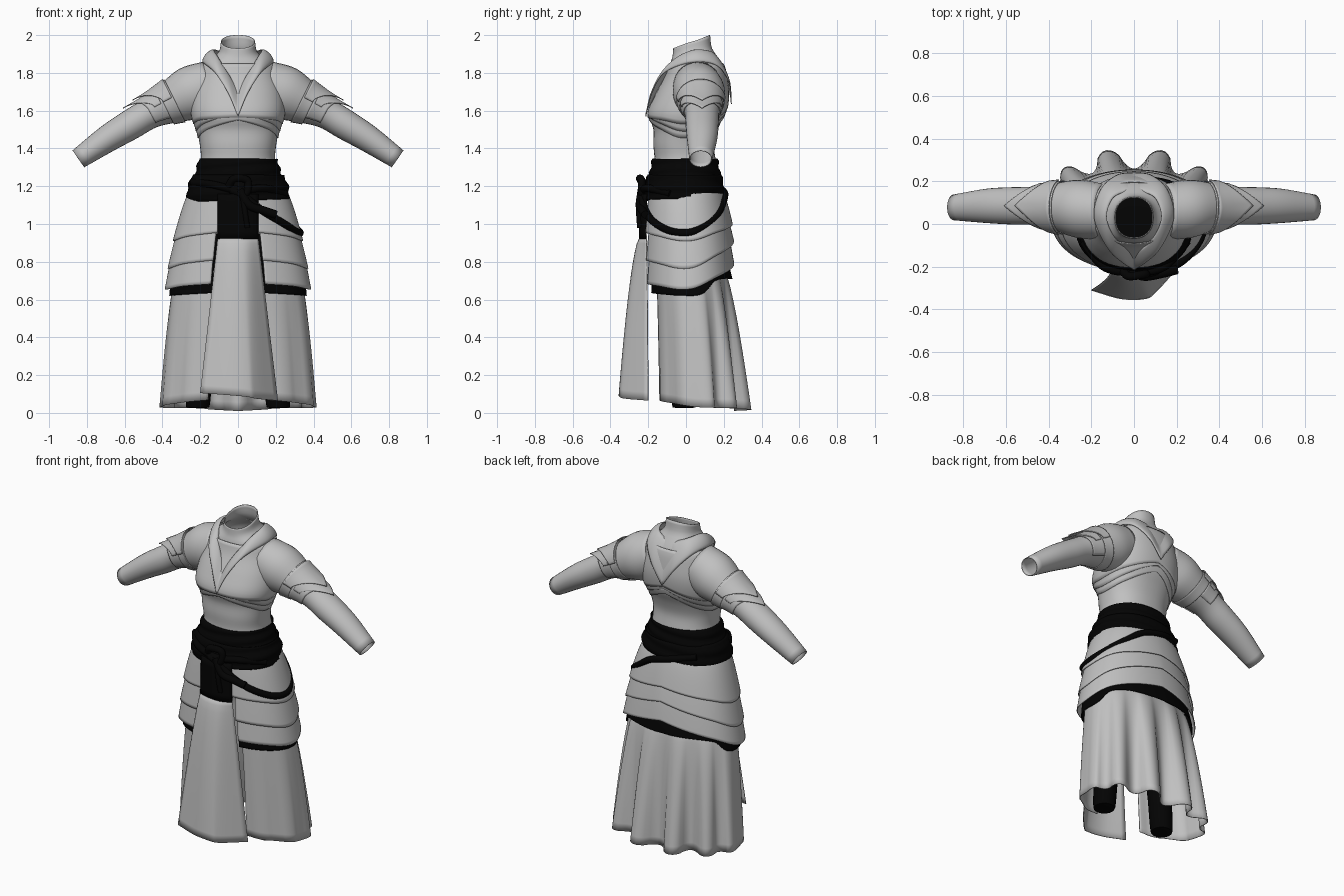
import bpy, bmesh, math
from mathutils import Vector

cube = bpy.data.objects.get("Cube")
if cube:
    bpy.data.objects.remove(cube, do_unlink=True)


def make_material(name, value):
    mat = bpy.data.materials.new(name)
    mat.use_nodes = True
    colour = (value, value, value, 1)
    mat.diffuse_color = colour
    mat.node_tree.nodes["Principled BSDF"].inputs["Base Color"].default_value = colour
    return mat


grey = make_material("light grey cloth", 0.53)
black = make_material("black cloth", 0.001)


def spline(keys, t):
    """Smooth interpolation of rows (parameter, values...)."""
    t = min(max(t, keys[0][0]), keys[-1][0])
    i = 0
    while i < len(keys) - 2 and t > keys[i + 1][0]:
        i += 1
    a, b = keys[i], keys[i + 1]
    before, after = keys[max(i - 1, 0)], keys[min(i + 2, len(keys) - 1)]
    h = b[0] - a[0]
    f = (t - a[0]) / h
    out = []
    for k in range(1, len(a)):
        m0 = (b[k] - before[k]) / (b[0] - before[0]) * h
        m1 = (after[k] - a[k]) / (after[0] - a[0]) * h
        out.append(a[k] + f * m0 + f * f * (3 * (b[k] - a[k]) - 2 * m0 - m1)
                   + f ** 3 * (m0 + m1 - 2 * (b[k] - a[k])))
    return out


def rows(*points):
    """Give evenly spaced parameters from 0 to 1 to a list of points."""
    return [(i / (len(points) - 1), *p) for i, p in enumerate(points)]


def sheet(name, func, nu, nv, mat, mirror=True, thick=0.005):
    """Cloth grid from func(u, v), mirrored across x and given thickness."""
    bm = bmesh.new()
    grid = [[bm.verts.new(func(i / nu, j / nv)) for j in range(nv + 1)] for i in range(nu + 1)]
    for i in range(nu):
        for j in range(nv):
            bm.faces.new((grid[i][j], grid[i + 1][j], grid[i + 1][j + 1], grid[i][j + 1]))
    bmesh.ops.remove_doubles(bm, verts=bm.verts, dist=0.0005)
    bmesh.ops.recalc_face_normals(bm, faces=bm.faces)
    mesh = bpy.data.meshes.new(name)
    bm.to_mesh(mesh)
    bm.free()
    mesh.materials.append(mat)
    obj = bpy.data.objects.new(name, mesh)
    bpy.context.collection.objects.link(obj)
    if mirror:
        obj.modifiers.new("Mirror", "MIRROR")
    solid = obj.modifiers.new("Solidify", "SOLIDIFY")
    solid.thickness, solid.offset = thick, 0


def ring(angle, rx, front, back, power=1.0):
    """Point on a body oval; angle 0 is the front, pi the back."""
    s, c = math.sin(angle), math.cos(angle)
    y = (front + back) / 2 - (back - front) / 2 * math.copysign(abs(c) ** power, c)
    return rx * abs(s) ** power, y


# Torso and neck: height, half width, front, back
TORSO = [(1.2, .23, -.18, .18), (1.34, .195, -.165, .155), (1.42, .2, -.17, .145),
         (1.5, .215, -.17, .165), (1.58, .235, -.192, .2), (1.68, .23, -.152, .215),
         (1.78, .2, -.1, .205), (1.84, .18, -.082, .19), (1.89, .128, -.072, .16),
         (1.93, .098, -.068, .135), (2, .088, -.065, .125)]


def body(angle, z, grow=0.0):
    rx, front, back = spline(TORSO, z)
    x, y = ring(angle, rx + grow, front - grow, back + grow, 0.88)
    tilt = max(z - 1.86, 0) * 0.25 * (1 + math.cos(angle))
    return x, y, z - tilt


sheet("torso", lambda u, v: body(math.pi * u, 1.2 + 0.8 * v), 24, 44, grey)

VEST_HEM = [(0, 1.565), (.3, 1.55), (.5, 1.53), (.75, 1.56), (1, 1.62)]
BAND_HEM = [(0, 1.55), (.25, 1.5), (.5, 1.455), (.75, 1.49), (1, 1.57)]


def wrap(hem, top, grow):
    def func(u, v):
        low = spline(hem, u)[0]
        return body(math.pi * u, low + (top - low) * v, grow)
    return func


sheet("chest_vest", wrap(VEST_HEM, 1.85, .011), 28, 14, grey)
sheet("under_bust_band", wrap(BAND_HEM, 1.6, .005), 28, 6, grey)
sheet("under_bust_strap", wrap([(k, z + .035) for k, z in BAND_HEM], 1.62, .008), 28, 6, grey)

# Pointed collar with a V at the front and at the back
INNER = rows((0, -.128, 1.71), (.055, -.1, 1.8), (.105, -.04, 1.88), (.128, .04, 1.92),
             (.1, .12, 1.915), (.045, .15, 1.895), (0, .16, 1.88))
OUTER = rows((0, -.213, 1.57), (.05, -.182, 1.69), (.12, -.115, 1.8), (.185, .03, 1.855),
             (.155, .16, 1.84), (.08, .228, 1.75), (0, .24, 1.635))


def collar(u, v):
    a, b = Vector(spline(INNER, u)), Vector(spline(OUTER, u))
    p = a.lerp(b, v)
    puff = .015 * math.sin(math.pi * v) ** 0.6
    out = Vector((p.x, p.y - .04, .13)).normalized() * puff
    return max(p.x + out.x, 0) if 0 < u < 1 else 0, p.y + out.y, p.z + out.z


sheet("collar", collar, 40, 10, grey)

# Arms: x, z of the centre line, radius, depth radius, depth centre
ARM = rows((.14, 1.735, .13, .125, .06), (.255, 1.69, .14, .135, .07), (.37, 1.635, .105, .108, .08),
           (.47, 1.585, .08, .088, .085), (.57, 1.525, .077, .085, .085),
           (.69, 1.452, .069, .078, .085), (.845, 1.345, .052, .058, .078))


def arm(s, angle, grow=0.0):
    x, z, r, depth, y = spline(ARM, s)
    ahead, behind = spline(ARM, min(s + .02, 1)), spline(ARM, max(s - .02, 0))
    n = Vector((behind[1] - ahead[1], ahead[0] - behind[0])).normalized()
    k = (r + grow) * math.cos(angle)
    return x + n.x * k, y + (depth + grow) * math.sin(angle), z + n.y * k


sheet("arms", lambda u, v: arm(v, math.tau * u), 28, 30, grey)


def arm_plate(name, start, side_end, tip_end, spread, lift, flare):
    """Curved arm guard whose lower edge is drawn out to a point on top."""
    def func(u, v):
        a = (2 * u - 1) * spread
        end = side_end + (tip_end - side_end) * max(0, 1 - abs(a) / 1.3) ** 1.2
        return arm(start + (end - start) * v, a, lift + flare * v * max(math.cos(a), 0))
    sheet(name, func, 28, 10, grey)


arm_plate("arm_band", .28, .36, .36, math.pi, .008, 0)
arm_plate("elbow_guard", .36, .49, .55, 2.3, .006, .004)
arm_plate("lower_arm_leaf", .38, .44, .65, 1.4, .012, .006)
arm_plate("upper_arm_leaf", .29, .36, .56, 1.4, .016, .012)


# Waist sash: two overlapping wraps with soft ridges
def sash(shape, top, low, ridges):
    def func(u, v):
        a = math.tau * u
        half = math.sin(a)
        rx, front, rear = spline(shape, v)
        ridge = .005 * math.sin(v * ridges * math.pi + 2 * half)
        x, y = ring(a, rx + ridge, front - ridge, rear + ridge, .92)
        return math.copysign(x, half), y, top + (low - top) * v + .008 * half * v
    return func


UPPER = rows((.205, -.175, .165), (.225, -.19, .178), (.25, -.205, .19))
LOWER = rows((.24, -.2, .185), (.265, -.22, .2), (.268, -.222, .2))
sheet("upper_sash", sash(UPPER, 1.345, 1.2, 5), 48, 12, black, False)
sheet("lower_sash", sash(LOWER, 1.26, 1.125, 4), 48, 10, black, False)
sheet("waist_lining", lambda u, v: (.19 * v * math.cos(math.tau * u), .15 * v * math.sin(math.tau * u), 1.3),
      24, 2, black, False)


def rope(name, points, radius):
    data = bpy.data.curves.new(name, "CURVE")
    data.dimensions = "3D"
    data.bevel_depth, data.bevel_resolution, data.use_fill_caps = radius, 3, True
    line = data.splines.new("POLY")
    keys = rows(*points)
    count = 40
    line.points.add(count)
    for i, p in enumerate(line.points):
        p.co = (*spline(keys, i / count), 1)
    data.materials.append(black)
    bpy.context.collection.objects.link(bpy.data.objects.new(name, data))


rope("hip_rope", [(.03, -.235, 1.15), (.13, -.215, 1.07), (.23, -.17, 1.01), (.305, -.08, .962), (.328, .02, .955),
                  (.285, .105, .995), (.2, .17, 1.06), (.1, .2, 1.13), (-.04, .2, 1.17), (-.18, .15, 1.2)], .02)
rope("sash_fold", [(-.24, -.08, 1.22), (-.14, -.2, 1.21), (0, -.225, 1.18), (.14, -.2, 1.19), (.25, -.08, 1.16)], .02)
rope("knot_loop", [(-.05, -.225, 1.2), (-.02, -.245, 1.24), (.05, -.235, 1.23), (.04, -.235, 1.16), (-.04, -.23, 1.18)], .02)
rope("knot_tail", [(.01, -.235, 1.18), (.06, -.245, 1.1), (.14, -.23, 1.07), (.2, -.215, 1.05)], .022)
rope("knot_short_end", [(.02, -.235, 1.18), (.035, -.25, 1.08), (.05, -.245, .98)], .014)


# Skirt layers, open at the front, with optional folds gathered to the back
def layer(name, top, low, high, hem, mat, opening, fold=0.0, curve=.75):
    def func(u, v):
        a = opening + (math.pi - opening) * u
        z1 = spline(hem, a / math.pi)[0]
        shape = [p + (q - p) * v ** curve for p, q in zip(top, low)]
        x, y = ring(a, *shape, .95)
        rear = max(0, -math.cos(a))
        wave = math.cos((math.pi - a - .27) * math.tau / .56)
        wave = math.copysign(abs(wave) ** .7, wave) * fold * v ** .7 * (.25 + .75 * rear) / .33
        return x * (1 + wave * (.3 + .4 * rear)) if u < 1 else 0, y * (1 + wave), high + (z1 - high) * v
    sheet(name, func, 72, 16, mat)


def hem(front, side, back):
    return [(0, front), (.25, (front + side) / 2), (.5, side), (.72, side * .5 + back * .5), (1, back)]


layer("top_skirt_tier", (.25, -.2, .19), (.343, -.222, .245), 1.18, hem(.965, .91, 1), grey, .3)
layer("middle_skirt_tier", (.275, -.19, .2), (.37, -.222, .252), 1.08, hem(.82, .765, .91), grey, .34)
layer("bottom_skirt_tier", (.305, -.19, .21), (.385, -.218, .253), .98, hem(.69, .655, .79), grey, .36)
layer("black_underskirt", (.335, -.185, .21), (.362, -.195, .243), .82,
      [(0, .64), (.5, .62), (.6, .635), (.7, .7), (1, .71)], black, .36)
layer("long_skirt", (.315, -.17, .195), (.41, -.16, .305), .77,
      [(0, .08), (.3, .05), (.5, .03), (.8, .025), (1, .01)], grey, .38, .053, .6)

# Front panel that widens and curls towards its hem
PANEL_TOP = rows((-.105, -.21), (-.05, -.232), (.0, -.238), (.05, -.232), (.105, -.21))
PANEL_LOW = rows((-.2, -.31), (-.06, -.35), (.05, -.35), (.1, -.32), (.21, -.2))


def panel(u, v):
    a, b = spline(PANEL_TOP, u), spline(PANEL_LOW, u)
    drop = v ** .58
    return a[0] + (b[0] - a[0]) * v, a[1] + (b[1] - a[1]) * drop, .94 - v * (.835 + .04 * u)


sheet("front_panel", panel, 20, 20, grey, False)
sheet("front_sash_end", lambda u, v: (*(Vector(spline(PANEL_TOP, u)) * (1 + .02 * v)), 1.16 - .24 * v),
      12, 6, black, False, .012)

# Legs with rounded lower ends
LEG = rows((.0, .03), (.05, .03), (.062, .06), (.07, .3), (.1, .65), (.12, .95))


def leg(u, v):
    r, z = spline(LEG, v)
    return .215 - .06 * z + r * math.cos(math.tau * u), -.01 + r * math.sin(math.tau * u), z


sheet("legs", leg, 20, 20, black)

# Smooth shading with sharp edges kept
bpy.ops.object.select_all(action="DESELECT")
for obj in bpy.context.scene.objects:
    if obj.type == "MESH":
        obj.select_set(True)
        bpy.context.view_layer.objects.active = obj
bpy.ops.object.shade_smooth_by_angle(angle=math.radians(45))
